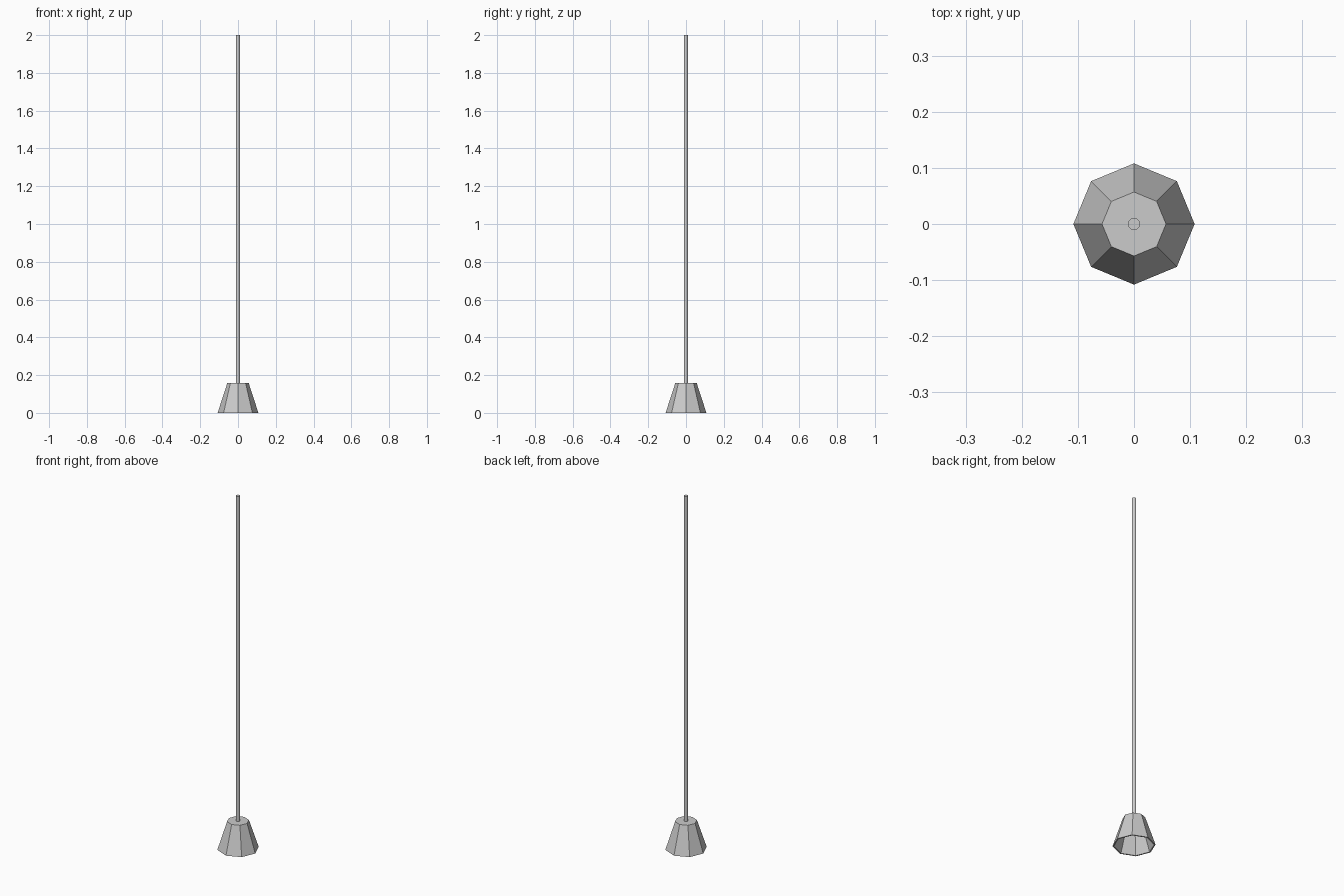
import bpy, bmesh, math

if "Cube" in bpy.data.objects:
    bpy.data.objects.remove(bpy.data.objects["Cube"])


def lathe(name, profile, sides):
    """Flat-faced solid of revolution; the two profile ends are capped."""
    bm = bmesh.new()
    rings = []
    for r, z in profile:
        rings.append([bm.verts.new((r * math.cos(2 * math.pi * i / sides),
                                    r * math.sin(2 * math.pi * i / sides), z))
                      for i in range(sides)])
    for a, b in zip(rings, rings[1:]):
        for i in range(sides):
            j = (i + 1) % sides
            bm.faces.new((a[i], a[j], b[j], b[i]))
    bm.faces.new(rings[0])
    bm.faces.new(rings[-1])
    bmesh.ops.recalc_face_normals(bm, faces=bm.faces)
    mesh = bpy.data.meshes.new(name)
    bm.to_mesh(mesh)
    bm.free()
    obj = bpy.data.objects.new(name, mesh)
    bpy.context.collection.objects.link(obj)
    return obj


# Octagonal shade: outer wall, thin rim, inner wall, open underneath
lathe("lamp_shade", [(0.057, 0.157), (0.108, 0.0), (0.101, 0.0), (0.052, 0.150)], 8)

# Long thin hanging rod
lathe("hanging_rod", [(0.011, 0.155), (0.011, 2.0)], 12)
